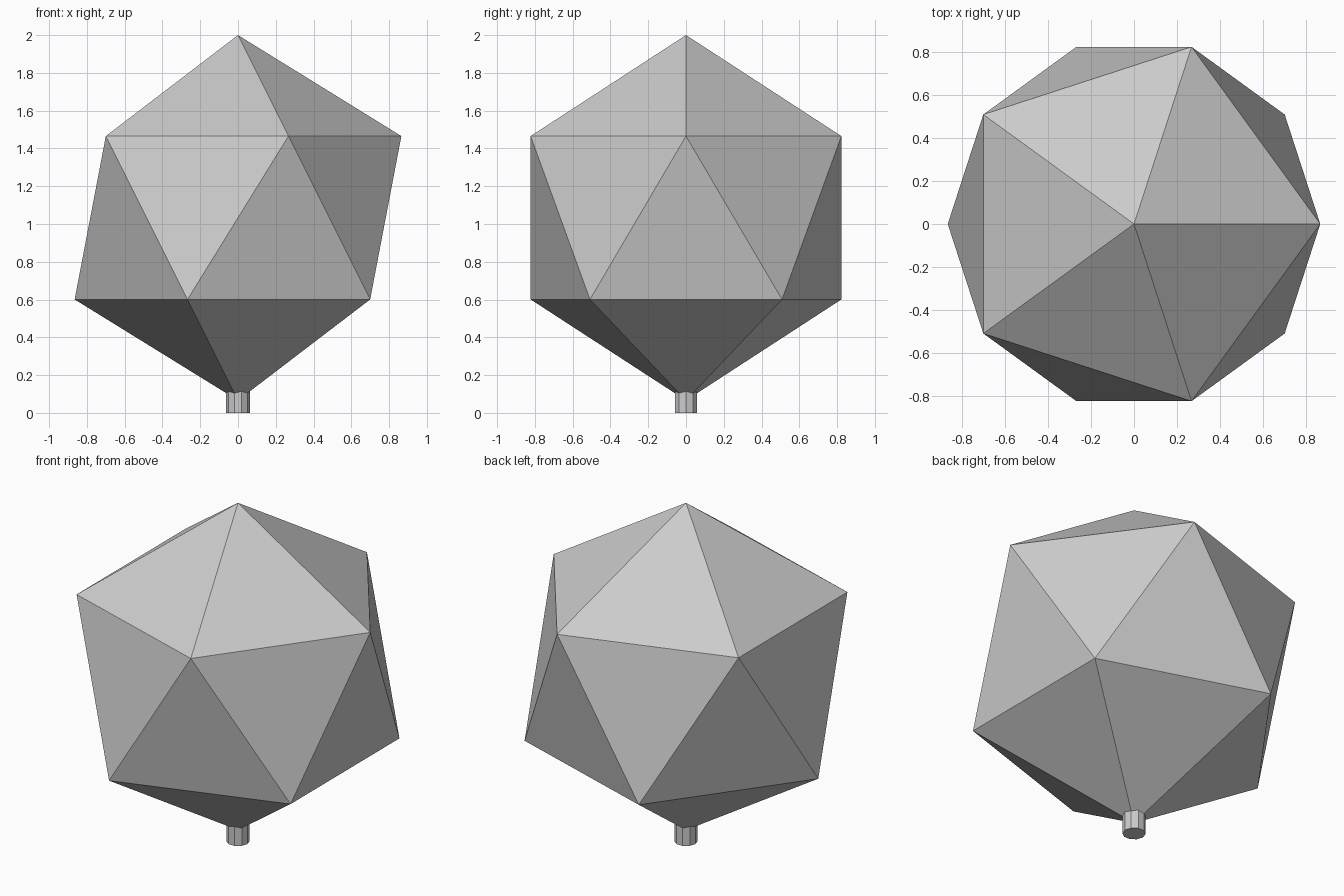
import bpy, bmesh
from math import sin, cos, pi, sqrt

if "Cube" in bpy.data.objects:
    bpy.data.objects.remove(bpy.data.objects["Cube"])


def ring(bm, count, radius, z, offset=0.0):
    return [bm.verts.new((radius * cos(2 * pi * i / count + offset),
                          radius * sin(2 * pi * i / count + offset), z))
            for i in range(count)]


def finish(bm, name):
    bmesh.ops.recalc_face_normals(bm, faces=bm.faces)
    mesh = bpy.data.meshes.new(name)
    bm.to_mesh(mesh)
    bm.free()
    obj = bpy.data.objects.new(name, mesh)
    bpy.context.collection.objects.link(obj)
    return obj


# Faceted crown: regular icosahedron standing on a corner
R = 0.967
mid = 2.0 - R
bm = bmesh.new()
top = bm.verts.new((0, 0, mid + R))
bottom = bm.verts.new((0, 0, mid - R))
upper = ring(bm, 5, 2 * R / sqrt(5), mid + R / sqrt(5))
lower = ring(bm, 5, 2 * R / sqrt(5), mid - R / sqrt(5), pi / 5)
for i in range(5):
    j = (i + 1) % 5
    bm.faces.new((top, upper[i], upper[j]))
    bm.faces.new((upper[i], lower[i], upper[j]))
    bm.faces.new((lower[i], lower[j], upper[j]))
    bm.faces.new((bottom, lower[j], lower[i]))
finish(bm, "crown")

# Short ten-sided stem, its top tucked into the crown
bm = bmesh.new()
base = ring(bm, 10, 0.0625, 0.0)
tip = ring(bm, 10, 0.0625, 0.113)
for i in range(10):
    j = (i + 1) % 10
    bm.faces.new((base[i], base[j], tip[j], tip[i]))
bm.faces.new(base[::-1])
bm.faces.new(tip)
finish(bm, "stem")
